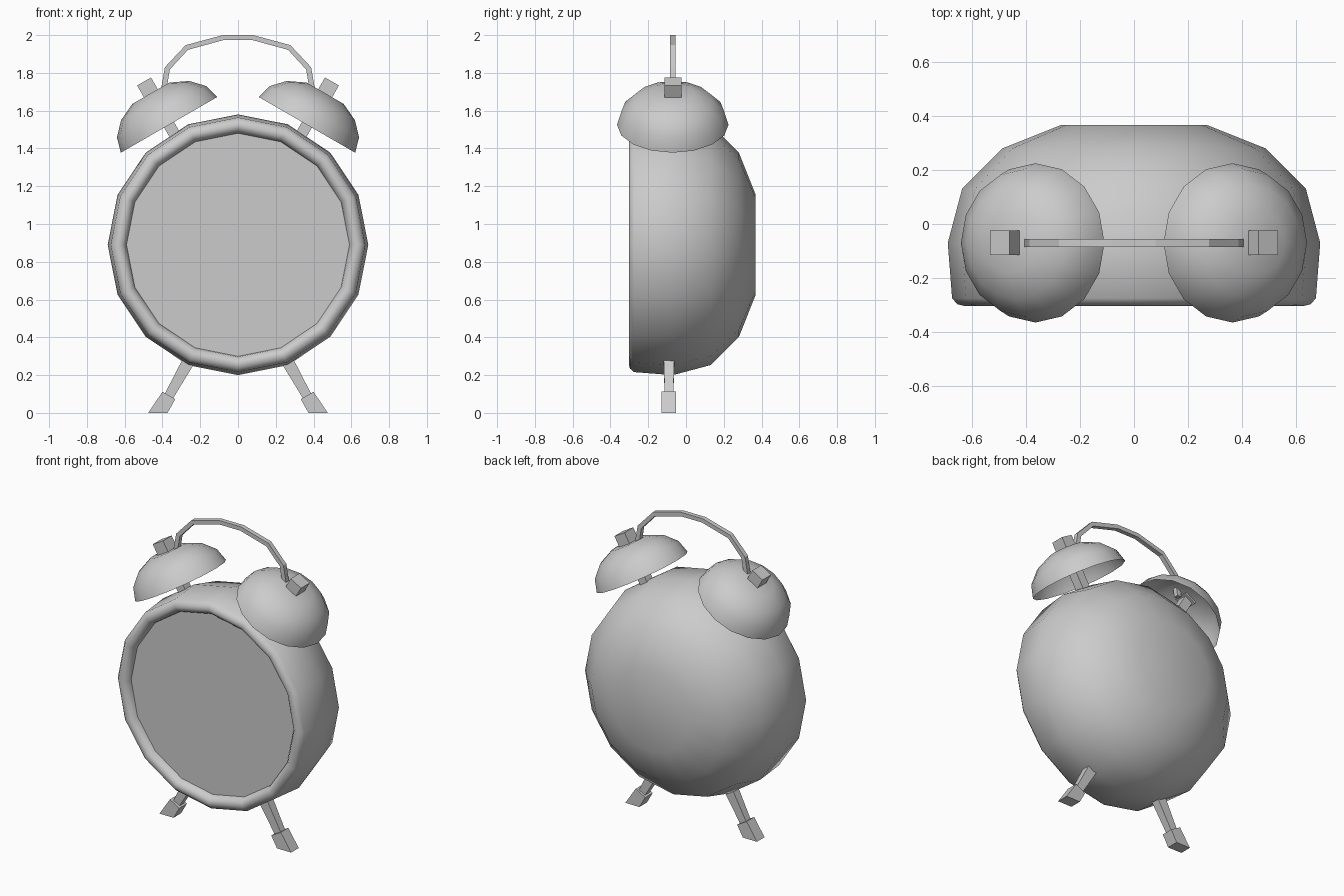
import bpy, bmesh, math
from mathutils import Matrix, Vector

if "Cube" in bpy.data.objects:
    bpy.data.objects.remove(bpy.data.objects["Cube"])

AXIS_Y = -0.07       # depth of the bells, handle and posts
BODY_Z = 0.89


def finish(bm, name, smooth=None):
    bmesh.ops.remove_doubles(bm, verts=bm.verts, dist=1e-5)
    bmesh.ops.recalc_face_normals(bm, faces=bm.faces)
    me = bpy.data.meshes.new(name)
    bm.to_mesh(me)
    bm.free()
    ob = bpy.data.objects.new(name, me)
    bpy.context.collection.objects.link(ob)
    if smooth:
        bpy.ops.object.select_all(action='DESELECT')
        ob.select_set(True)
        bpy.context.view_layer.objects.active = ob
        bpy.ops.object.shade_smooth_by_angle(angle=math.radians(smooth))
    return ob


def lathe(name, profile, matrix, smooth, cap_end=False, n=16):
    """Spin (radius, height) points around local z."""
    bm = bmesh.new()
    rings = [[bm.verts.new(matrix @ Vector((r * math.cos(2 * math.pi * i / n),
                                            r * math.sin(2 * math.pi * i / n), h)))
              for i in range(n)] for r, h in profile]
    for a, b in zip(rings, rings[1:]):
        for i in range(n):
            j = (i + 1) % n
            bm.faces.new((a[i], a[j], b[j], b[i]))
    if cap_end:
        bm.faces.new(rings[-1])
    return finish(bm, name, smooth)


def prism(name, rings):
    """Skin through four-cornered rings and cap both ends."""
    bm = bmesh.new()
    vs = [[bm.verts.new(p) for p in ring] for ring in rings]
    for a, b in zip(vs, vs[1:]):
        for i in range(4):
            j = (i + 1) % 4
            bm.faces.new((a[i], a[j], b[j], b[i]))
    bm.faces.new(vs[0])
    bm.faces.new(vs[-1])
    return finish(bm, name)


def ring(p, q, y, depth):
    """Rectangle spanning p-q in the xz plane with the given depth in y."""
    h = depth / 2
    return [(p[0], y - h, p[1]), (q[0], y - h, q[1]),
            (q[0], y + h, q[1]), (p[0], y + h, p[1])]


# Case with rounded rim and domed back
to_back = Matrix.Translation((0, 0, BODY_Z)) @ Matrix.Rotation(-math.pi / 2, 4, 'X')
lathe("clock_case",
      [(0.59, -0.255), (0.595, -0.277), (0.612, -0.297), (0.632, -0.303),
       (0.655, -0.297), (0.674, -0.275), (0.69, -0.07), (0.637, 0.13),
       (0.488, 0.28), (0.27, 0.367)], to_back, 60, cap_end=True)

# Recessed dial
lathe("dial", [(0.3, -0.257), (0.595, -0.257)], to_back, None)
bm = bmesh.new()
bmesh.ops.create_circle(bm, cap_ends=True, segments=16, radius=0.595,
                        matrix=to_back @ Matrix.Translation((0, 0, -0.257)))
bpy.data.objects.remove(bpy.data.objects["dial"])
finish(bm, "dial")

# Bells, posts, knobs and legs on both sides
for s, side in ((-1, "left"), (1, "right")):
    tilt = (Matrix.Translation((s * 0.365, AXIS_Y, 1.525))
            @ Matrix.Rotation(s * math.radians(30), 4, 'Y'))
    angles = [math.radians(22.5 * k) for k in range(4)]
    lathe("bell_" + side, [(0.295 * math.cos(a), 0.209 * math.sin(a)) for a in angles],
          tilt, 40, cap_end=True)

    for part, w, d, lo, hi in (("bell_post_", 0.06, 0.06, -0.14, 0.2),
                               ("bell_knob_", 0.085, 0.09, 0.18, 0.265)):
        bm = bmesh.new()
        bmesh.ops.create_cube(bm, size=1, matrix=tilt
                              @ Matrix.Translation((0, 0, (lo + hi) / 2))
                              @ Matrix.Diagonal((w, d, hi - lo, 1)))
        finish(bm, part + side)

    prism("leg_" + side, [ring((s * 0.28, 0.31), (s * 0.22, 0.28), -0.09, 0.058),
                          ring((s * 0.388, 0.10), (s * 0.345, 0.075), -0.09, 0.045)])
    prism("foot_" + side, [ring((s * 0.40, 0.112), (s * 0.332, 0.073), -0.092, 0.078),
                           ring((s * 0.475, 0.0), (s * 0.373, 0.0), -0.092, 0.078)])

# Carrying handle arched between the bells
outer = [(0.412, 1.69), (0.387, 1.83), (0.277, 1.947), (0.08, 2.0)]
inner = [(0.382, 1.69), (0.361, 1.818), (0.265, 1.922), (0.076, 1.974)]
half = list(zip(outer, inner))
path = [((-o[0], o[1]), (-i[0], i[1])) for o, i in half] + half[::-1]
prism("handle", [ring(o, i, AXIS_Y, 0.03) for o, i in path])
